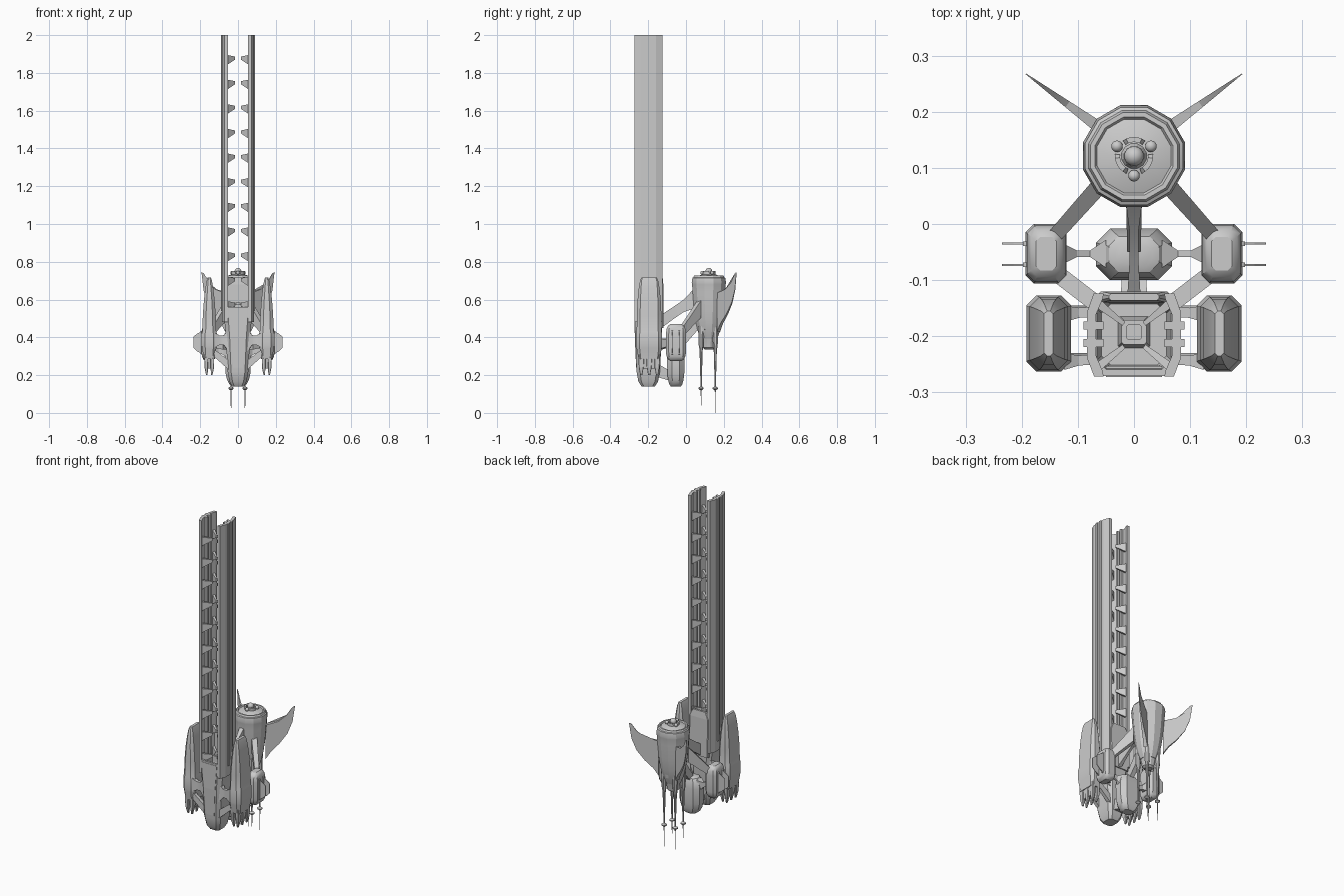
import bpy, bmesh, math
from mathutils import Vector

if "Cube" in bpy.data.objects:
    bpy.data.objects.remove(bpy.data.objects["Cube"])


def finish(name, bm, angle=25):
    bmesh.ops.remove_doubles(bm, verts=bm.verts, dist=1e-6)
    bmesh.ops.recalc_face_normals(bm, faces=bm.faces)
    me = bpy.data.meshes.new(name)
    bm.to_mesh(me)
    bm.free()
    ob = bpy.data.objects.new(name, me)
    bpy.context.collection.objects.link(ob)
    bpy.ops.object.select_all(action='DESELECT')
    ob.select_set(True)
    bpy.context.view_layer.objects.active = ob
    if angle:
        bpy.ops.object.shade_smooth_by_angle(angle=math.radians(angle))
    return ob


def skin(name, rings, angle=25):
    """Join equal-length rings of points and cap both ends."""
    bm = bmesh.new()
    vs = [[bm.verts.new(p) for p in r] for r in rings]
    n = len(rings[0])
    for a, b in zip(vs, vs[1:]):
        for i in range(n):
            bm.faces.new((a[i], a[(i + 1) % n], b[(i + 1) % n], b[i]))
    bm.faces.new(vs[0])
    bm.faces.new(vs[-1])
    return finish(name, bm, angle)


def octa(cx, cy, z, hx, hy, c):
    """Rectangle with chamfered corners."""
    return [(cx + x, cy + y, z) for x, y in (
        (hx, -hy + c), (hx, hy - c), (hx - c, hy), (-hx + c, hy),
        (-hx, hy - c), (-hx, -hy + c), (-hx + c, -hy), (hx - c, -hy))]


def box(name, x, y, z):
    return skin(name, [[(x[0], y[0], k), (x[1], y[0], k), (x[1], y[1], k), (x[0], y[1], k)] for k in z], 0)


def strut(name, p, q, s0, s1, mid=None):
    """Bar from p to q with (width, height) sections, optional slimmer middle."""
    p, q = Vector(p), Vector(q)
    d = (q - p).normalized()
    side = Vector((d.y, -d.x, 0)).normalized()
    secs = [(0, s0), (1, s1)] if not mid else [(0, s0), (.35, mid), (.65, mid), (1, s1)]
    rings = []
    for t, (w, h) in secs:
        c, a, b = p.lerp(q, t), side * w / 2, Vector((0, 0, h / 2))
        rings.append([c - a - b, c + a - b, c + a + b, c - a + b])
    return skin(name, rings, 20)


def lathe(name, cx, cy, prof, n, angle=25):
    return skin(name, [[(cx + r * math.cos((i + .5) * math.tau / n), cy + r * math.sin((i + .5) * math.tau / n), z)
                        for i in range(n)] for z, r in prof], angle)


def ball(name, x, y, z, r):
    bm = bmesh.new()
    bmesh.ops.create_uvsphere(bm, u_segments=14, v_segments=9, radius=r)
    bmesh.ops.translate(bm, verts=bm.verts, vec=(x, y, z))
    return finish(name, bm, 40)


# main hull with a recessed deck
hull = [(.14, .032, -.2, .035, .012), (.165, .045, -.2, .052, .016), (.22, .055, -.2, .062, .018),
        (.40, .064, -.198, .070, .02), (.56, .078, -.197, .074, .022), (.56, .066, -.197, .062, .016),
        (.50, .058, -.197, .054, .016)]
skin("main_hull", [octa(0, cy, z, hx, hy, c) for z, hx, cy, hy, c in hull])
skin("breech_block", [octa(0, -.193, z, h, h, .004) for z, h in ((.49, .03), (.54, .022), (.575, .022))], 0)
skin("breech_bore", [octa(0, -.193, z, h, h, .004) for z, h in ((.57, .014), (.585, .014))], 0)
# raised plate behind the rails
skin("back_plate", [octa(0, -.13, z, hx, hy, .004) for z, hx, hy in
                    ((.45, .06, .01), (.68, .063, .01), (.72, .045, .006))], 0)
# front keel panel
skin("front_panel", [[(-w, y, z), (w, y, z), (w, y + .02, z), (-w, y + .02, z)] for z, w, y in
                     ((.24, .026, -.264), (.4, .036, -.271), (.55, .05, -.273))], 0)

for s in (-1, 1):
    side = "left_" if s < 0 else "right_"
    # long launch rail, a C-shaped channel
    prof = [(.054, -.272), (.071, -.272), (.084, -.238), (.084, -.158), (.072, -.124), (.054, -.124),
            (.056, -.134), (.068, -.162), (.068, -.234), (.056, -.262)]
    skin(side + "rail", [[(s * x, y, z) for x, y in prof] for z in (.48, 2)], 0)
    for y in (-.181, -.212):
        box(side + "rail_ridge", (s * .054, s * .09), (y - .007, y + .007), (.54, 2))
    # diagonal guide teeth along the rail
    for i in range(11):
        z = 1.89 - i * .1303
        for f in (-1, 1):
            yc = -.198
            strut(side + "rail_tooth", (s * .066, yc + f * .058, z - .022), (s * .018, yc + f * .02, z - .012),
                  (.016, .056), (.008, .016))

    # outer pod
    px = s * .152
    pod = [(.285, .030, .056, .012), (.34, .037, .066, .016), (.355, .040, .068, .018), (.42, .040, .068, .018),
           (.43, .037, .066, .018), (.52, .034, .065, .017), (.60, .028, .061, .015), (.66, .021, .055, .012),
           (.70, .014, .048, .008), (.718, .008, .040, .005)]
    skin(side + "pod", [octa(px, -.195, z, hx, hy, c) for z, hx, hy, c in pod])
    skin(side + "pod_engine", [octa(px, -.195, z, hx, hy, .008) for z, hx, hy in
                               ((.235, .018, .036), (.3, .025, .048))], 0)
    for y in (-.237, -.195, -.153):
        for dx in (-.016, .016):
            skin(side + "pod_prong", [octa(px + dx * k, y, z, h, h * 1.4, .002) for z, h, k in
                                      ((.2, .004, .8), (.24, .009, 1), (.31, .011, 1))], 0)
    # pod mounts
    for y in (-.155, -.24):
        strut(side + "pod_mount", (s * .05, y, .385), (s * .125, y - .005, .385), (.035, .12), (.03, .08), (.018, .05))
        strut(side + "lower_pod_mount", (s * .045, y, .25), (s * .13, y, .32), (.02, .05), (.02, .04))

    # side tank with two radiator blades
    tx = s * .1565
    tank = [(.275, .018, .030), (.283, .027, .041), (.30, .034, .050), (.32, .0365, .053), (.42, .0365, .053),
            (.445, .034, .050), (.462, .027, .041), (.47, .018, .030)]
    skin(side + "tank", [octa(tx, -.053, z, hx, hy, hx * .4) for z, hx, hy in tank], 30)
    for y in (-.035, -.073):
        skin(side + "radiator_blade", [[(s * x, y + d, z) for x, z in
             ((.185, .31), (.215, .325), (.235, .345), (.235, .405), (.215, .42), (.185, .435))]
             for d in (-.0018, .0018)], 0)
        skin(side + "blade_socket", [[(s * x, y + d, z) for x, z in
             ((.185, .305), (.198, .312), (.198, .433), (.185, .44))] for d in (-.004, .004)], 0)
    # struts around the tank
    strut(side + "tank_crossbar", (s * .05, -.053, .31), (s * .13, -.053, .345), (.05, .08), (.04, .06), (.012, .03))
    strut(side + "tank_front_strut", (s * .07, -.14, .365), (s * .135, -.09, .37), (.03, .06), (.03, .04))
    strut(side + "tank_rear_strut", (s * .14, -.02, .435), (s * .06, .07, .55), (.026, .05), (.03, .09))

    # swept fin on the rear body
    outline = [(0, .43), (.03, .475), (.075, .52), (.12, .58), (.148, .65), (.162, .745),
               (.148, .738), (.115, .69), (.07, .655), (0, .635)]
    a, d = Vector((s * .062, .172)), Vector((s * .82, .6)).normalized()
    n = Vector((-d.y, d.x))
    bm = bmesh.new()
    loops = []
    for e in (-1, 1):
        loops.append([bm.verts.new((*(a + d * t + n * e * (.010 * (1 - t / .165) + .0006)), z)) for t, z in outline])
    bm.faces.new(loops[0])
    bm.faces.new(loops[1])
    for i in range(10):
        j = (i + 1) % 10
        bm.faces.new((loops[0][i], loops[0][j], loops[1][j], loops[1][i]))
    bmesh.ops.triangulate(bm, faces=bm.faces)
    finish(side + "fin", bm, 20)

    # landing probes below the rear body
    for y, low in ((.08, .04), (.155, 0)):
        lathe(side + "probe", s * .037, y, [(low, .001), (.11, .0025), (.12, .004), (.127, .015), (.133, .015),
              (.14, .004), (.2, .005), (.33, .009), (.36, .014), (.46, .017)], 8)

# centre tank
ct = [(.14, .030, .026), (.15, .045, .034), (.175, .058, .041), (.21, .066, .045), (.30, .068, .046),
      (.335, .060, .041), (.355, .045, .032), (.36, .032, .024)]
skin("centre_tank", [octa(0, -.054, z, hx, hy, hy * .55) for z, hx, hy in ct], 30)
strut("lower_centre_strut", (0, -.15, .225), (0, -.07, .19), (.05, .07), (.04, .05))
# spine joining the hull to the rear body
strut("spine", (0, -.13, .485), (0, .05, .61), (.024, .07), (.032, .11), (.016, .065))
strut("lower_spine", (0, -.05, .34), (0, .08, .50), (.024, .06), (.03, .08))

# rear body
Y = .121
lathe("rear_body", 0, Y, [(.39, .045), (.43, .060), (.48, .072), (.55, .082), (.64, .089), (.68, .092), (.69, .094),
      (.715, .090), (.718, .084), (.728, .080), (.728, .072), (.722, .068), (.735, .030)], 12, 20)
lathe("rear_nozzle", 0, Y, [(.335, .022), (.345, .034), (.375, .038), (.42, .05)], 12, 20)
for i in range(6):
    t = (i + .5) * math.tau / 6
    c, sn = math.cos(t), math.sin(t)
    strut("body_rib", (.06 * c, Y + .06 * sn, .46), (.083 * c, Y + .083 * sn, .63), (.02, .06), (.026, .06))
# sensor cluster on top
lathe("sensor_base", 0, Y, [(.72, .03), (.745, .018)], 12)
ball("sensor_dome", 0, Y, .75, .018)
for k in range(3):
    t = math.radians(30 + 120 * k)
    ball("sensor_ball", .035 * math.cos(t), Y + .035 * math.sin(t), .742, .0105)
    arc = []
    for i in range(7):
        u = t + math.radians(60 - 36 + 12 * i)
        h = .742 if i in (0, 6) else .75
        arc.append([((r * math.cos(u)), Y + r * math.sin(u), z) for r, z in
                    ((.025, .725), (.034, .725), (.034, h), (.025, h))])
    skin("sensor_claw", arc)
